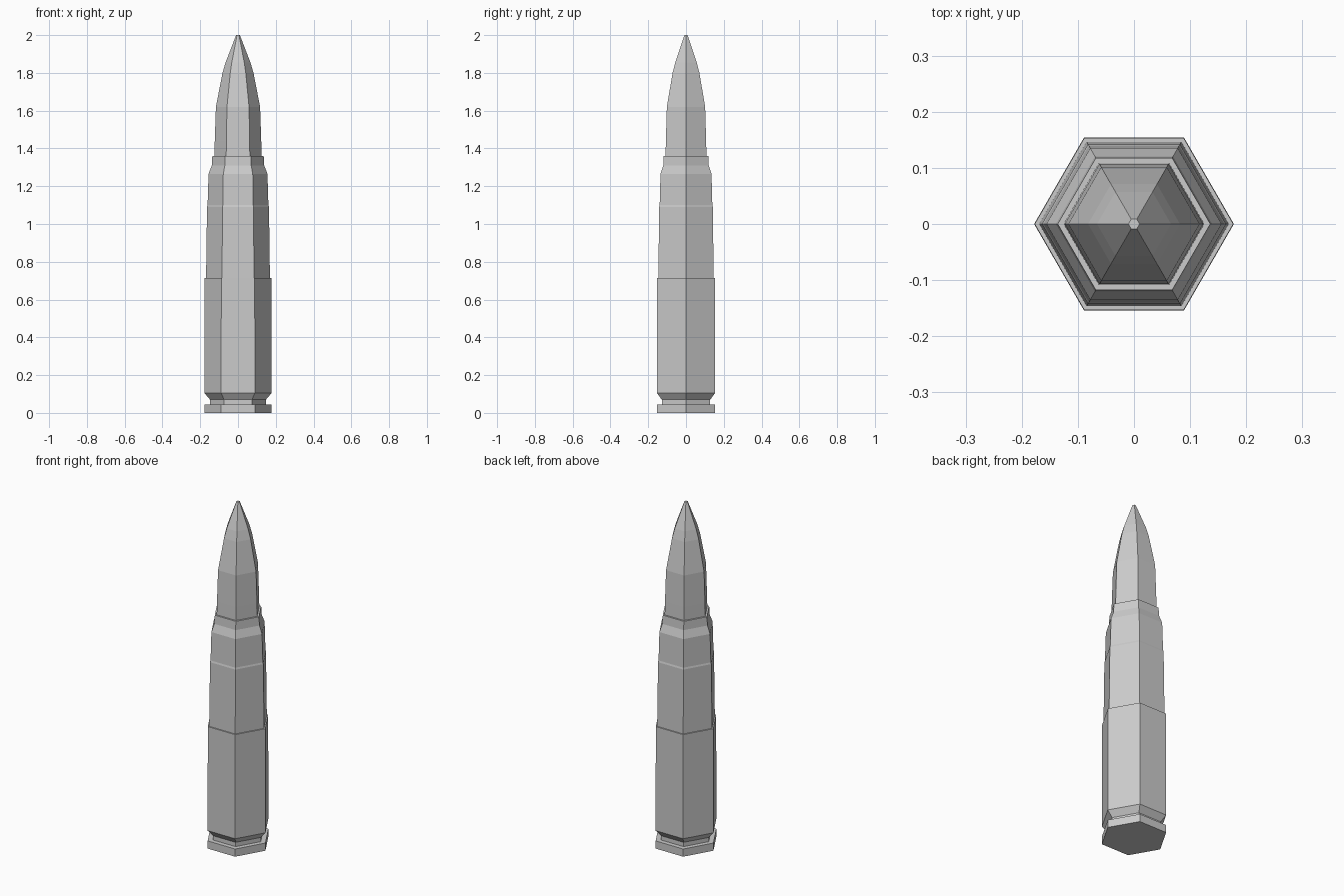
import bpy, bmesh, math

cube = bpy.data.objects.get("Cube")
if cube:
    bpy.data.objects.remove(cube, do_unlink=True)

SIDES = 6

metal = bpy.data.materials.new("grey_metal")
metal.use_nodes = True
GREY = (0.6, 0.6, 0.6, 1)
metal.diffuse_color = GREY
metal.node_tree.nodes["Principled BSDF"].inputs["Base Color"].default_value = GREY


def lathe(name, profile):
    """Closed six-sided solid from (radius, height) pairs, bottom to top."""
    bm = bmesh.new()
    rings = []
    for r, z in profile:
        angles = [math.tau * i / SIDES for i in range(SIDES)]
        rings.append([bm.verts.new((r * math.cos(a), r * math.sin(a), z)) for a in angles])
    for low, high in zip(rings, rings[1:]):
        for i in range(SIDES):
            j = (i + 1) % SIDES
            bm.faces.new((low[i], low[j], high[j], high[i]))
    bm.faces.new(rings[0][::-1])
    bm.faces.new(rings[-1])
    mesh = bpy.data.meshes.new(name)
    bm.to_mesh(mesh)
    bm.free()
    mesh.materials.append(metal)
    obj = bpy.data.objects.new(name, mesh)
    bpy.context.collection.objects.link(obj)
    return obj


# Case: rim, extractor groove, stepped body, shoulder and neck
lathe("case", [
    (0.178, 0), (0.178, 0.045),
    (0.148, 0.045), (0.148, 0.07),
    (0.178, 0.105), (0.177, 0.715),
    (0.169, 0.715), (0.164, 1.09),
    (0.161, 1.10), (0.156, 1.265),
    (0.139, 1.31), (0.136, 1.36),
])

# Tapered tip seated in the neck
lathe("tip", [
    (0.125, 1.34), (0.125, 1.36), (0.123, 1.44),
    (0.117, 1.62), (0.082, 1.80),
    (0.066, 1.855), (0.01, 2.0),
])
